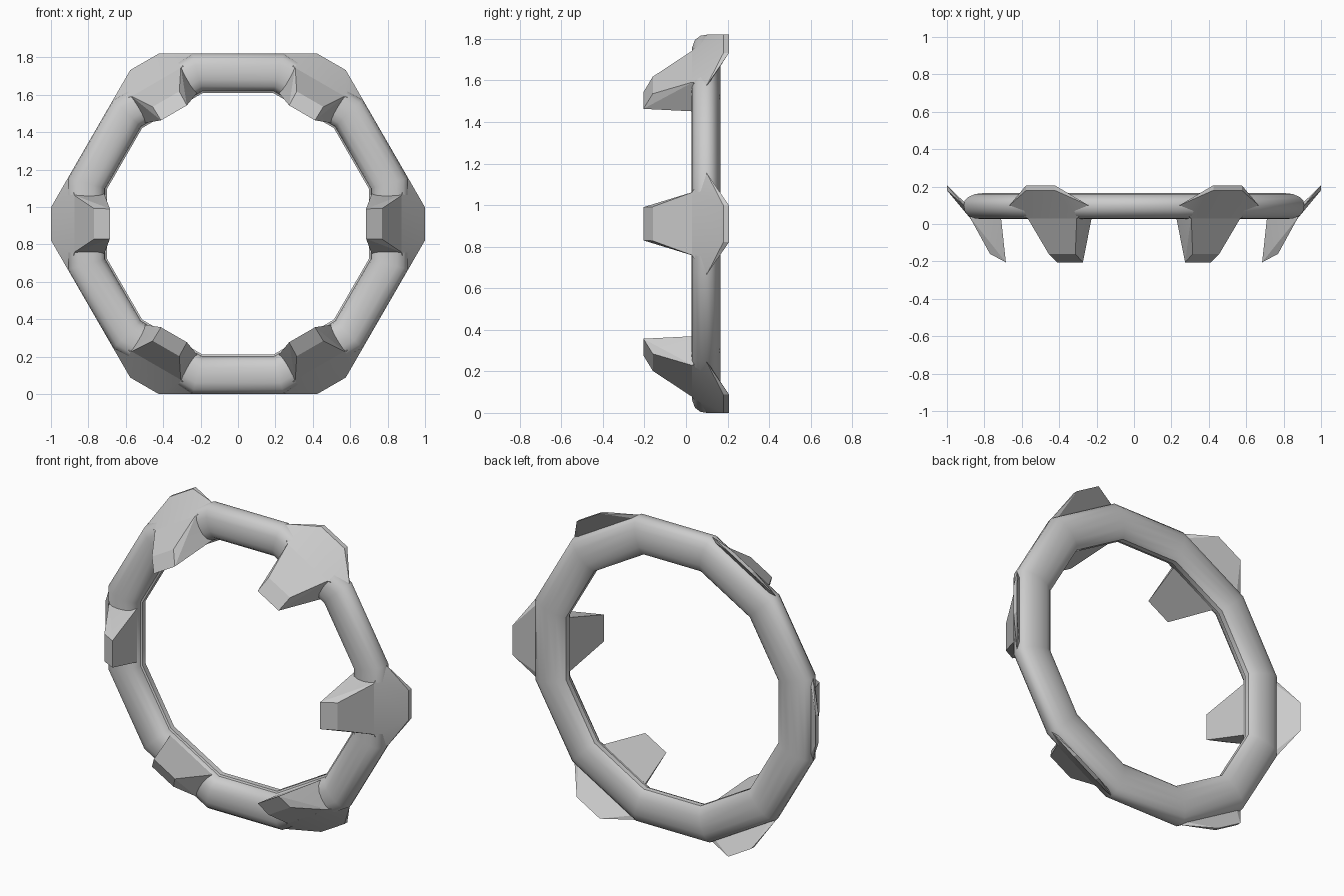
import bpy, bmesh, math
from mathutils import Vector

if "Cube" in bpy.data.objects:
    bpy.data.objects.remove(bpy.data.objects["Cube"])

CZ = 0.91          # height of the ring centre
SIDES = 12


def finish(bm, name, angle):
    bmesh.ops.recalc_face_normals(bm, faces=bm.faces[:])
    me = bpy.data.meshes.new(name)
    bm.to_mesh(me)
    bm.free()
    ob = bpy.data.objects.new(name, me)
    bpy.context.collection.objects.link(ob)
    bpy.ops.object.select_all(action='DESELECT')
    ob.select_set(True)
    bpy.context.view_layer.objects.active = ob
    bpy.ops.object.shade_smooth_by_angle(angle=math.radians(angle))
    return ob


def ring():
    # cross-section as (distance to flat side, y)
    profile = [(0.91, 0.10), (0.905, 0.07), (0.885, 0.043), (0.85, 0.03),
               (0.81, 0.026), (0.77, 0.03), (0.735, 0.045), (0.715, 0.07),
               (0.71, 0.095), (0.70, 0.10), (0.70, 0.13), (0.715, 0.145),
               (0.75, 0.16), (0.80, 0.166), (0.85, 0.16), (0.885, 0.145),
               (0.905, 0.125)]
    bm = bmesh.new()
    loops = []
    for i in range(SIDES):
        a = math.radians(15 + 30 * i)
        k = 1 / math.cos(math.pi / SIDES)
        loops.append([bm.verts.new((r * k * math.cos(a), y, CZ + r * k * math.sin(a)))
                      for r, y in profile])
    n = len(profile)
    for i in range(SIDES):
        p, q = loops[i], loops[(i + 1) % SIDES]
        for j in range(n):
            bm.faces.new((p[j], p[(j + 1) % n], q[(j + 1) % n], q[j]))
    return finish(bm, "ring", 35)


def radial_hull(name, points, degrees):
    # solid hull from mirrored (radius, y, half width) points, turned around the ring
    a = math.radians(degrees)
    out = Vector((math.cos(a), 0, math.sin(a)))
    side = Vector((-math.sin(a), 0, math.cos(a)))
    bm = bmesh.new()
    for r, y, w in points:
        for s in (-1, 1):
            bm.verts.new(out * r + side * (w * s) + Vector((0, y, CZ)))
    res = bmesh.ops.convex_hull(bm, input=bm.verts[:])
    junk = {v for v in res["geom_interior"] if isinstance(v, bmesh.types.BMVert)}
    bmesh.ops.delete(bm, geom=list(junk), context='VERTS')
    bmesh.ops.dissolve_limit(bm, angle_limit=math.radians(1),
                             verts=bm.verts[:], edges=bm.edges[:])
    return finish(bm, name, 12)


prong = [(0.685, -0.205, 0.08), (0.77, -0.16, 0.082),
         (0.88, 0.04, 0.155), (0.715, 0.07, 0.16), (0.86, 0.08, 0.16)]
fin = [(0.875, 0.03, 0.155), (0.91, 0.10, 0.244), (0.88, 0.09, 0.236),
       (1.0, 0.18, 0.088), (1.0, 0.207, 0.088)]

ring()
for i in range(6):
    radial_hull("prong_%d" % (i + 1), prong, 60 * i)
    radial_hull("fin_%d" % (i + 1), fin, 60 * i)
